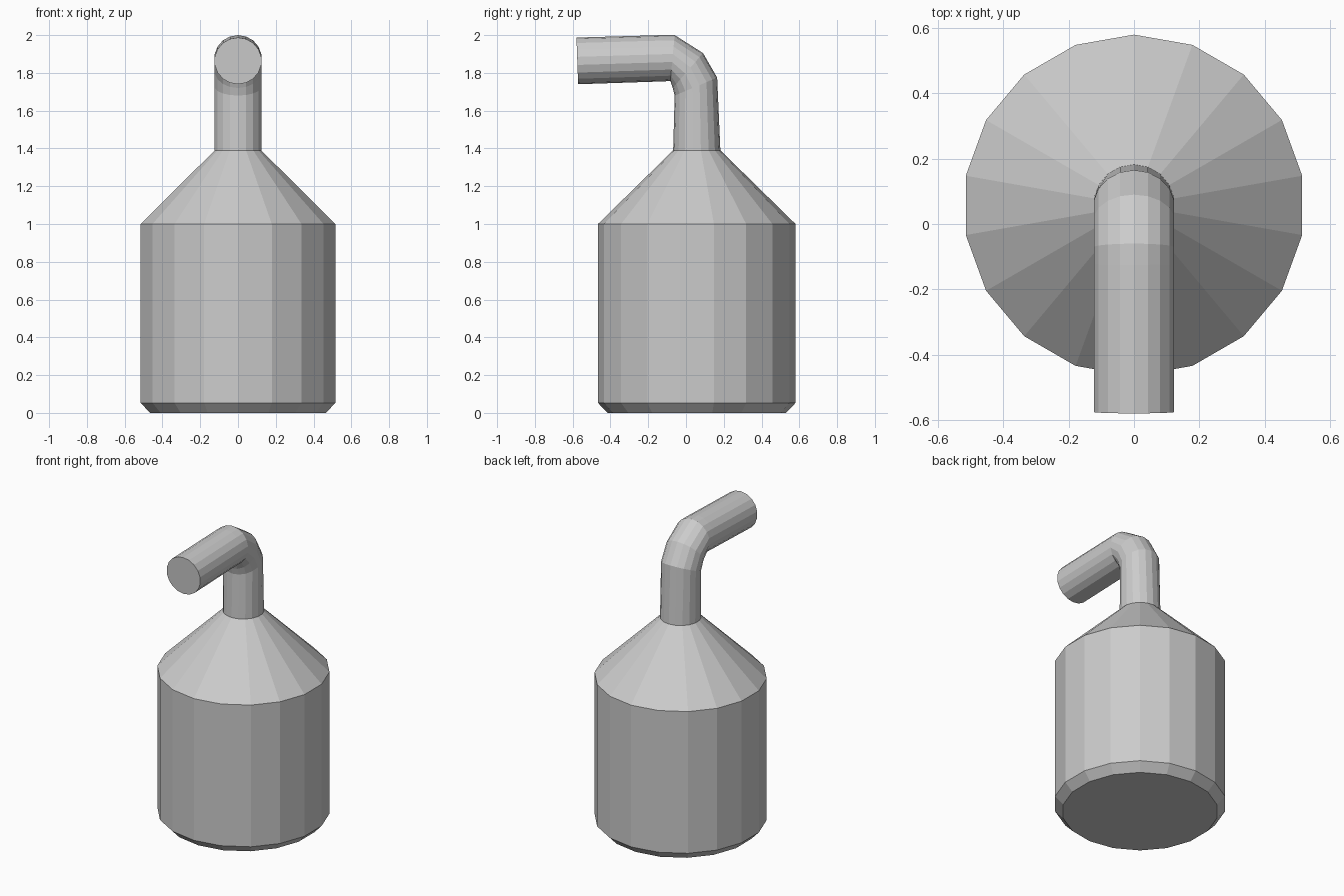
import bpy
import bmesh
from math import sin, cos, tau
from mathutils import Vector

SIDES = 18
CENTRE_Y = 0.057

cube = bpy.data.objects.get("Cube")
if cube:
    bpy.data.objects.remove(cube, do_unlink=True)

# One plain grey for the whole model
grey = bpy.data.materials.new("plain_grey")
grey.use_nodes = True
colour = (0.6, 0.6, 0.6, 1)
grey.diffuse_color = colour
grey.node_tree.nodes["Principled BSDF"].inputs["Base Color"].default_value = colour


def loft(name, sections, cap_start=False, cap_end=False):
    """Skin rings given as (outer point, inner point, half width)."""
    bm = bmesh.new()
    rings = []
    for outer, inner, width in sections:
        outer, inner = Vector((0, *outer)), Vector((0, *inner))
        middle, reach = (outer + inner) / 2, (outer - inner) / 2
        side = Vector((width, 0, 0))
        rings.append([bm.verts.new(middle + reach * cos(tau * i / SIDES)
                                   + side * sin(tau * i / SIDES))
                      for i in range(SIDES)])
    for low, high in zip(rings, rings[1:]):
        for i in range(SIDES):
            j = (i + 1) % SIDES
            bm.faces.new((low[j], low[i], high[i], high[j]))
    if cap_start:
        bm.faces.new(rings[0])
    if cap_end:
        bm.faces.new(rings[-1][::-1])
    mesh = bpy.data.meshes.new(name)
    bm.to_mesh(mesh)
    bm.free()
    mesh.materials.append(grey)
    obj = bpy.data.objects.new(name, mesh)
    bpy.context.collection.objects.link(obj)
    return obj


def level_ring(radius, z):
    return (CENTRE_Y + radius, z), (CENTRE_Y - radius, z), radius


# Bottle: chamfered base, straight wall and conical shoulder
loft("bottle_body", [level_ring(0.473, 0), level_ring(0.523, 0.053),
                     level_ring(0.523, 1.0), level_ring(0.125, 1.39)],
     cap_start=True)

# Spout: neck, bend and forward nozzle
R = 0.125
loft("bent_spout", [level_ring(R, 1.39),
                    ((0.165, 1.775), (-0.06, 1.68), R),
                    ((0.09, 1.905), (-0.07, 1.72), R),
                    ((-0.06, 2.0), (-0.083, 1.757), R),
                    ((-0.125, 2.0), (-0.12, 1.755), R),
                    ((-0.58, 1.987), (-0.571, 1.74), R)],
     cap_end=True)
